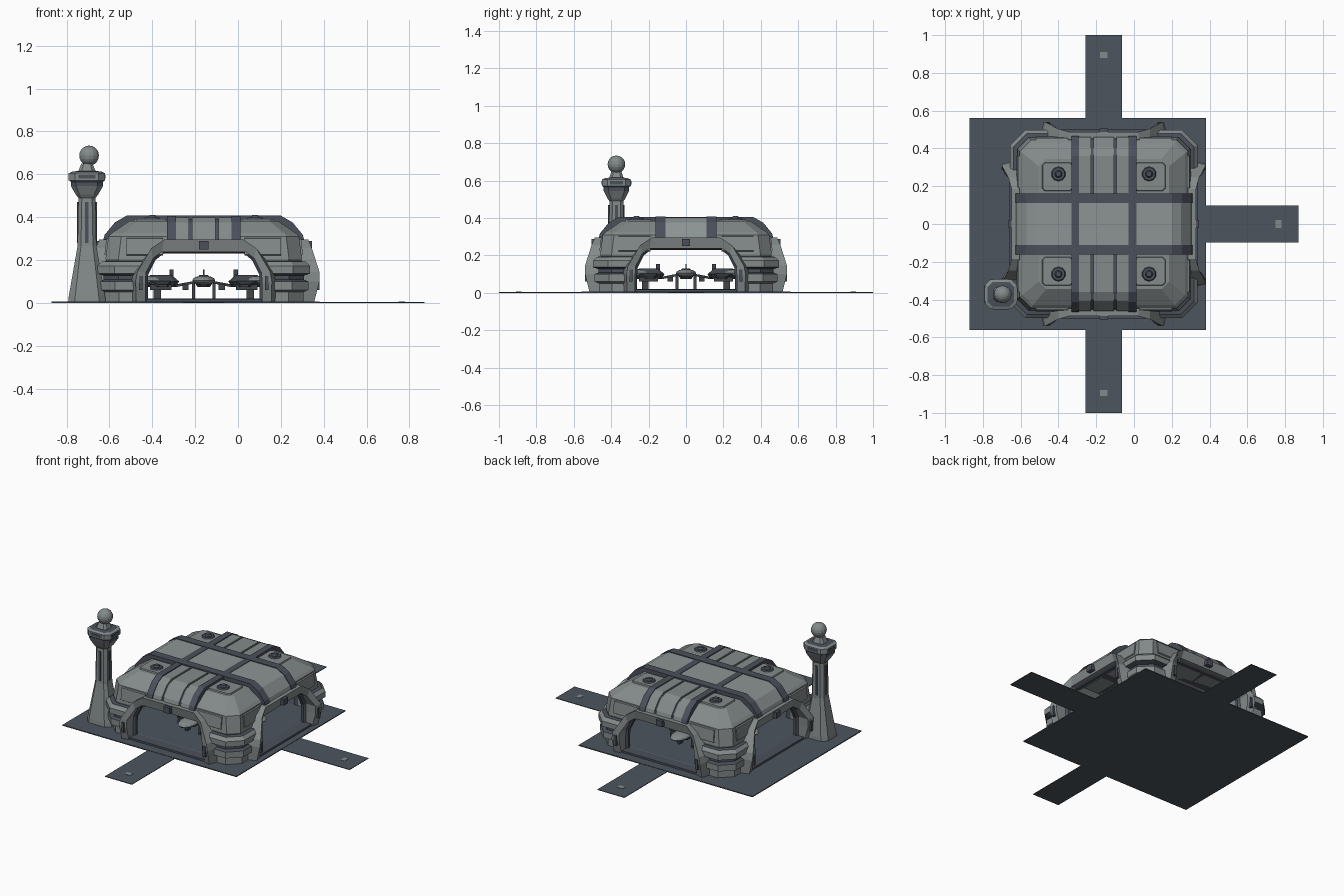
import bpy, bmesh, math
from mathutils import Matrix

if "Cube" in bpy.data.objects:
    bpy.data.objects.remove(bpy.data.objects["Cube"])

CX = -0.16   # hangar centre


def mat(name, r, g, b):
    m = bpy.data.materials.new(name)
    m.diffuse_color = (r, g, b, 1)
    m.use_nodes = True
    m.node_tree.nodes["Principled BSDF"].inputs["Base Color"].default_value = m.diffuse_color
    return m


GREY = mat("hull grey", .23, .255, .255)
LIGHT = mat("light panel grey", .27, .30, .30)
SLATE = mat("slate ground", .075, .09, .11)
DARK = mat("dark trim", .07, .08, .105)
SHIP = mat("ship charcoal", .05, .058, .066)


def finish(name, bm, mats, loc=(CX, 0, 0), rot=0, smooth=False):
    bmesh.ops.recalc_face_normals(bm, faces=bm.faces)
    me = bpy.data.meshes.new(name)
    bm.to_mesh(me)
    bm.free()
    for m in mats:
        me.materials.append(m)
    for p in me.polygons:
        p.use_smooth = smooth
    ob = bpy.data.objects.new(name, me)
    ob.location = loc
    ob.rotation_euler[2] = rot
    bpy.context.collection.objects.link(ob)
    return ob


def loft(name, rings, mats, dark=(), **kw):
    """Stack of chamfered squares: (half x, half y, z, chamfer)."""
    bm = bmesh.new()
    prev = None
    for i, (a, b, z, c) in enumerate(rings):
        pts = [(a, c - b), (a, b - c), (a - c, b), (c - a, b),
               (-a, b - c), (-a, c - b), (c - a, -b), (a - c, -b)]
        cur = [bm.verts.new((x, y, z)) for x, y in pts]
        if prev:
            for j in range(8):
                f = bm.faces.new((prev[j], prev[(j + 1) % 8], cur[(j + 1) % 8], cur[j]))
                f.material_index = int(i in dark)
        else:
            bm.faces.new(cur[::-1])
        prev = cur
    bm.faces.new(prev)
    return finish(name, bm, mats, **kw)


def prism(name, prof, x0, x1, mats, **kw):
    """Extrude a (y, z) profile along x."""
    bm = bmesh.new()
    a = [bm.verts.new((x0, y, z)) for y, z in prof]
    b = [bm.verts.new((x1, y, z)) for y, z in prof]
    bm.faces.new(a)
    bm.faces.new(b[::-1])
    n = len(a)
    for i in range(n):
        bm.faces.new((a[i], a[(i + 1) % n], b[(i + 1) % n], b[i]))
    return finish(name, bm, mats, **kw)


def box(name, x0, x1, y0, y1, z0, z1, m, **kw):
    return prism(name, [(y0, z0), (y1, z0), (y1, z1), (y0, z1)], x0, x1, [m], **kw)


def mirrored(half):
    return half + [(-y, z) for y, z in reversed(half)]


# Ground plate and runways
box("ground_plate", -.87, .38, -.56, .56, 0, .006, SLATE, loc=(0, 0, 0))
for k, end in ((0, 1.0), (1, 1.03), (2, 1.0)):
    box("runway", -.097, .097, -end, -.54, 0, .004, SLATE, rot=k * math.pi / 2)
    box("runway_marker", -.02, .02, -end + .09, -end + .12, .003, .006, GREY, rot=k * math.pi / 2)
loft("hangar_floor", [(.44, .44, .004, .1), (.44, .44, .015, .1), (.43, .43, .02, .1)], [SLATE])

# Hangar shell: banded piers below, sloped roof above
sq = lambda rings: [(h, h, z, c) for h, z, c in rings]
shell = loft("hangar_shell", sq([
    (.465, .002, .07), (.465, .05, .07), (.488, .06, .075), (.488, .10, .075), (.468, .108, .07),
    (.468, .127, .07), (.497, .137, .08), (.497, .172, .08), (.478, .192, .07), (.455, .195, .06),
    (.458, .205, .06), (.445, .31, .06), (.43, .325, .055), (.345, .383, .04)]), [GREY, DARK], dark=(4, 5, 6, 9))
cuts = [loft("cut_inside", sq([(.43, -.1, .06), (.43, .2, .06), (.41, .295, .06), (.32, .36, .04)]), [GREY])]
opening = mirrored([(.29, -.1), (.29, .15), (.25, .22), (.21, .25)])
for k in range(2):
    cuts.append(prism("cut_opening", opening, -.7, .7, [GREY], rot=k * math.pi / 2))
for c in cuts:
    c.hide_render = True
    c.hide_viewport = True
    md = shell.modifiers.new("cut", 'BOOLEAN')
    md.operation = 'DIFFERENCE'
    md.solver = 'EXACT'
    md.object = c


# Raised roof arches and dark ribs
def arch(d):
    outer = mirrored([(.465 + d, .29), (.457 + d, .318), (.41 + d, .375), (.36, .402 + d)])
    inner = mirrored([(.42, .29), (.33, .36)])
    return outer + inner[::-1]


Q = math.pi / 2
prism("roof_spine", arch(0), -.112, .112, [LIGHT], rot=Q)
for s in (-1, 1):
    a, b = sorted((s * .11, s * .162))
    prism("spine_rib", arch(.005), a, b, [DARK], rot=Q)
    a, b = sorted((s * .13, s * .172))
    prism("cross_rib", arch(.003), a, b, [DARK])
    a, b = sorted((s * .068, s * .131))
    prism("cross_panel", arch(-.003), a, b, [GREY])
prism("cross_panel_middle", arch(-.003), -.055, .055, [GREY])
prism("cross_groove", arch(-.012), -.13, .13, [DARK])

# Roof quadrants: raised panels and vents
for sx in (-1, 1):
    for sy in (-1, 1):
        p = (CX + sx * .245, sy * .25, 0)
        loft("roof_panel", [(.082, .076, .38, .012), (.078, .072, .391, .012)], [GREY], loc=p)
        bm = bmesh.new()
        for r1, r2, h, z in ((.04, .034, .01, .394), (.022, .014, .014, .403)):
            bmesh.ops.create_cone(bm, cap_ends=True, segments=10, radius1=r1, radius2=r2, depth=h,
                                  matrix=Matrix.Translation((0, 0, z)))
        finish("roof_vent", bm, [DARK], loc=(CX + sx * .24, sy * .265, 0))
        # slope panels on the outer roof faces
        for rot, a, b in ((0, sx, sy), (Q, sx, sy)):
            x0, x1 = sorted((a * .19, a * .36))
            prism("slope_panel", [(b * .455, .22), (b * .463, .225), (b * .454, .30), (b * .44, .305)],
                  x0, x1, [GREY], rot=rot)


# Portal frames: flared arches standing out of each side
def portal(name, outer, inner, m, rot):
    bm = bmesh.new()
    rows = []
    for (x, z, yf, yb), (u, w) in zip(outer, inner):
        grow = .025 if z < .2 else 0
        sg = 1 if x > 0 else -1
        rows.append([bm.verts.new(v) for v in ((x, -yf, z), (u, -yf + .012, w), (u, -yb, w),
                                               (x + sg * grow, -yb, z))])
    for p, q in zip(rows, rows[1:]):
        for i in range(4):
            bm.faces.new((p[i], p[(i + 1) % 4], q[(i + 1) % 4], q[i]))
    bm.faces.new(rows[0])
    bm.faces.new(rows[-1][::-1])
    finish(name, bm, [m], rot=rot)


half_out = [(.315, .002, .515, .44), (.318, .10, .54, .44), (.31, .145, .54, .44),
            (.245, .255, .505, .42), (.185, .295, .488, .41)]
half_in = [(.272, .002), (.272, .09), (.27, .14), (.235, .208), (.195, .238)]
out = half_out + [(-x, z, f, b) for x, z, f, b in reversed(half_out)]
inn = mirrored(half_in)
for k in range(4):
    r = k * Q
    portal("portal_frame", out, inn, GREY, r)
    # recessed dark liner, lintel block and threshold
    lin = [(u, w, .46, .43) for u, w in inn]
    portal("portal_liner", lin, [(u * .96, w - (.008 if w > .01 else 0)) for u, w in inn], DARK, r)
    box("lintel_block", -.022, .022, -.505, -.45, .25, .288, DARK, rot=r)
    box("threshold", -.27, .27, -.50, -.43, .004, .018, DARK, rot=r)
    # dark slots on the portal legs
    for s in (-1, 1):
        a, b = sorted((s * .285, s * .303))
        box("leg_slot", a, b, -.541, -.50, .06, .125, DARK, rot=r)

# Parked ships, one facing each opening
for k in range(4):
    r = k * Q
    bm = bmesh.new()
    bmesh.ops.create_uvsphere(bm, u_segments=14, v_segments=8, radius=1,
                              matrix=Matrix.Translation((0, -.27, .105)) @ Matrix.Diagonal((.055, .09, .022, 1)))
    finish("ship_nose", bm, [GREY], rot=r)
    loft("ship_body", [(.03, .07, .075, .015), (.045, .085, .10, .02), (.02, .05, .13, .01)], [SHIP],
         loc=(CX + .2 * math.sin(r), -.2 * math.cos(r), 0), rot=r)
    for s in (-1, 1):
        bm = bmesh.new()   # swept wing
        pts = [(.03, -.26, .105), (.13, -.21, .085), (.135, -.17, .085), (.03, -.15, .105)]
        vs = [bm.verts.new((s * x, y, z)) for x, y, z in pts]
        f = bm.faces.new(vs)
        ext = bmesh.ops.extrude_face_region(bm, geom=[f])
        for v in ext["geom"]:
            if isinstance(v, bmesh.types.BMVert):
                v.co.z -= .012
        finish("ship_wing", bm, [SHIP], rot=r)
        a, b = sorted((s * .07, s * .1))
        box("ship_engine", a, b, -.25, -.15, .06, .085, SHIP, rot=r)
        a, b = sorted((s * .04, s * .055))
        box("landing_gear", a, b, -.235, -.20, .018, .09, SHIP, rot=r)
    box("ship_fin", -.004, .004, -.16, -.14, .11, .155, SHIP, rot=r)

# Control tower
T = (-.705, -.372, 0)
loft("tower_base", [(.088, .075, .002, .03), (.085, .073, .03, .03), (.044, .041, .265, .016)], [GREY], loc=T)
loft("tower_shaft", [(.044, .041, .26, .016), (.040, .037, .49, .016), (.052, .048, .505, .018),
                     (.075, .068, .545, .025), (.075, .068, .565, .025), (.085, .078, .572, .03),
                     (.085, .078, .605, .03), (.07, .064, .612, .025), (.04, .038, .616, .016),
                     (.026, .026, .65, .01)], [GREY, DARK], dark=(4, 8), loc=T)
for s in (-1, 1):
    box("shaft_slot", -.008, .008, s * .041 - .003, s * .041 + .003, .28, .47, DARK, loc=T)
    box("shaft_slot", s * .043 - .003, s * .043 + .003, -.008, .008, .28, .47, DARK, loc=T)
    box("head_window", -.04, .04, s * .078 - .002, s * .078 + .002, .58, .597, DARK, loc=T)
    box("head_window", s * .085 - .002, s * .085 + .002, -.035, .035, .58, .597, DARK, loc=T)
bm = bmesh.new()
bmesh.ops.create_uvsphere(bm, u_segments=14, v_segments=10, radius=.047, matrix=Matrix.Translation((0, 0, .687)))
finish("tower_radome", bm, [GREY], loc=(-.695, -.372, 0))
